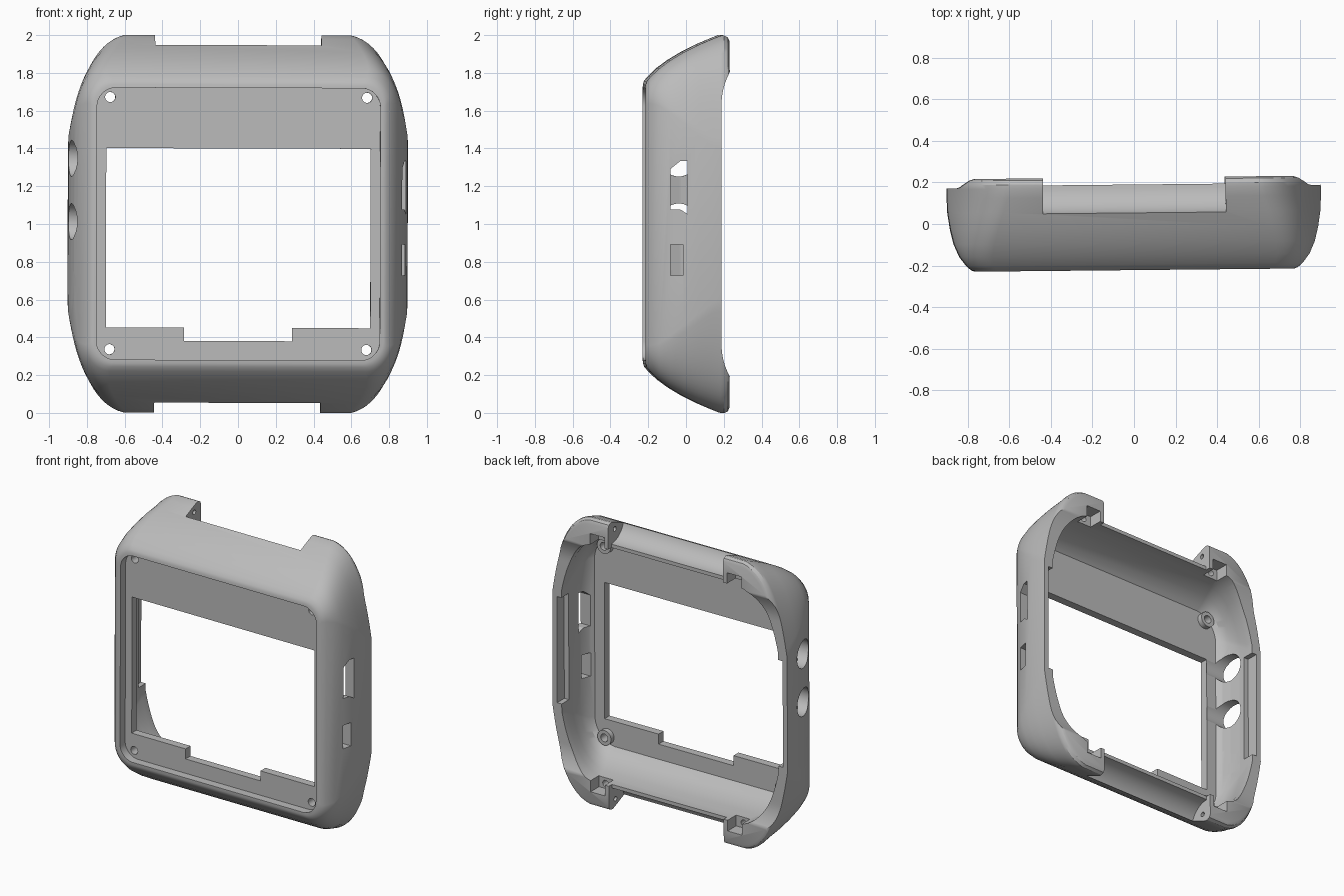
import bpy, bmesh, math
from mathutils import Matrix, Vector

if "Cube" in bpy.data.objects:
    bpy.data.objects.remove(bpy.data.objects["Cube"])

grey = bpy.data.materials.new("case_grey")
grey.use_nodes = True
grey.diffuse_color = (0.5, 0.5, 0.5, 1)
grey.node_tree.nodes["Principled BSDF"].inputs["Base Color"].default_value = (0.5, 0.5, 0.5, 1)


def mesh_object(name, bm):
    bmesh.ops.recalc_face_normals(bm, faces=bm.faces)
    mesh = bpy.data.meshes.new(name)
    bm.to_mesh(mesh)
    bm.free()
    mesh.materials.append(grey)
    obj = bpy.data.objects.new(name, mesh)
    bpy.context.collection.objects.link(obj)
    return obj


def outline(hx, hz, z0, x3, p1, p2, n=16):
    """Closed outline mirrored from one quarter with a Bezier corner."""
    pts = [Vector((hx, z0)), Vector(p1), Vector(p2), Vector((x3, hz))]
    quarter = []
    for i in range(n + 1):
        t = i / n
        s = 1 - t
        quarter.append(pts[0] * s**3 + pts[1] * 3*s*s*t + pts[2] * 3*s*t*t + pts[3] * t**3)
    ring = []
    for sx, sz in ((1, 1), (-1, 1), (-1, -1), (1, -1)):
        q = quarter if sx == sz else quarter[::-1]
        ring += [(p.x * sx, p.y * sz + 1) for p in q]
    return ring


def blended(hx, hz, w, r=0.12):
    """Corner between a rounded rectangle (w=0) and the wide back shape (w=1)."""
    mix = lambda a, b: a + (b - a) * w
    k = r * 0.45
    return outline(hx, hz, mix(hz - r, 0.4 * hz), mix(hx - r, hx - 0.3),
                   (mix(hx, hx - 0.05), mix(hz - k, hz - 0.28)),
                   (mix(hx - k, hx - 0.12), mix(hz, hz - 0.04)))


def loft(name, sections):
    bm = bmesh.new()
    rings = [[bm.verts.new((x, y, z)) for x, z in ring] for y, ring in sections]
    n = len(rings[0])
    for a, b in zip(rings, rings[1:]):
        for i in range(n):
            j = (i + 1) % n
            bm.faces.new((a[i], a[j], b[j], b[i]))
    bm.faces.new(rings[0])
    bm.faces.new(rings[-1])
    return mesh_object(name, bm)


def box(x0, x1, y0, y1, z0, z1):
    bm = bmesh.new()
    bmesh.ops.create_cube(bm, size=1)
    for v in bm.verts:
        v.co = ((x0 + x1) / 2 + v.co.x * (x1 - x0), (y0 + y1) / 2 + v.co.y * (y1 - y0),
                (z0 + z1) / 2 + v.co.z * (z1 - z0))
    return mesh_object("cutter", bm)


def cylinder(axis, centre, radius, length, sides=32):
    bm = bmesh.new()
    bmesh.ops.create_cone(bm, cap_ends=True, segments=sides, radius1=radius,
                          radius2=radius, depth=length)
    turn = Matrix.Rotation(math.pi / 2, 4, "Y" if axis == "x" else "X")
    bm.transform(Matrix.Translation(centre) @ turn)
    return mesh_object("cutter", bm)


def side_prism(points, x0, x1):
    """Extrude a (y, z) profile along x."""
    bm = bmesh.new()
    a = [bm.verts.new((x0, y, z)) for y, z in points]
    b = [bm.verts.new((x1, y, z)) for y, z in points]
    bm.faces.new(a)
    bm.faces.new(b)
    for i in range(len(a)):
        j = (i + 1) % len(a)
        bm.faces.new((a[i], a[j], b[j], b[i]))
    return mesh_object("cutter", bm)


def combine(tool, operation="DIFFERENCE"):
    mod = case.modifiers.new("cut", "BOOLEAN")
    mod.operation = operation
    mod.solver = "EXACT"
    mod.object = tool
    bpy.context.view_layer.objects.active = case
    bpy.ops.object.modifier_apply(modifier=mod.name)
    bpy.data.objects.remove(tool)


# Outer body: rounded front lip flaring out to the lugs
body = [(-0.222, 0.768, 0.738, 0), (-0.215, 0.785, 0.757, 0), (-0.195, 0.808, 0.781, 0.06),
        (-0.15, 0.842, 0.824, 0.2), (-0.09, 0.868, 0.868, 0.4), (-0.02, 0.885, 0.91, 0.6),
        (0.06, 0.897, 0.95, 0.8), (0.13, 0.9, 0.98, 0.95), (0.175, 0.9, 0.998, 1),
        (0.195, 0.898, 1.0, 1), (0.215, 0.89, 0.99, 1), (0.224, 0.88, 0.972, 1)]
case = loft("watch_case", [(y, blended(hx, hz, w)) for y, hx, hz, w in body])

# Hollow interior
inner = [(-0.11, 0.775, 0.725, 0.1), (-0.08, 0.8, 0.755, 0.2), (-0.02, 0.82, 0.79, 0.4),
         (0.06, 0.83, 0.815, 0.6), (0.13, 0.83, 0.825, 0.75), (0.3, 0.83, 0.825, 0.75)]
combine(loft("cutter", [(y, blended(hx, hz, w, 0.14)) for y, hx, hz, w in inner]))

# Recessed front panel and screen window with its lower notch
combine(loft("cutter", [(y, blended(0.75, 0.72, 0, 0.1)) for y in (-0.3, -0.165)]))
combine(box(-0.7, 0.7, -0.3, -0.05, 0.45, 1.4))
combine(box(-0.287, 0.287, -0.3, -0.05, 0.38, 0.5))

# Back edge lowered along the sides, rising to the lugs
curve = []
for i in range(9):
    t = i / 8
    curve.append((0.18 + 0.046 * t * t, 0.64 + 0.17 * t))
profile = [(y, 1 + z) for y, z in curve] + [(0.4, 1.81), (0.4, 0.19)]
profile += [(y, 1 - z) for y, z in reversed(curve)]
combine(side_prism(profile, -1.2, 1.2))

# Corner screw bosses and holes
for x in (-0.68, 0.68):
    for z in (0.335, 1.67):
        combine(cylinder("y", (x, -0.1, z), 0.052, 0.05), "UNION")
        combine(cylinder("y", (x, -0.12, z), 0.027, 0.3))

# Strap grooves, lug pin holes and lug pockets
for s in (-1, 1):
    combine(cylinder("x", (0, 0.19, 1 + s * 0.995), 0.145, 0.88, 48))
    combine(box(-0.44, 0.44, 0.19, 0.4, 1 + s * 0.9 - 0.15, 1 + s * 0.9 + 0.15))
    for side in (-1, 1):
        combine(cylinder("x", (side * 0.46, 0.15, 1 + s * 0.94), 0.016, 0.12, 20))
        x0, x1 = sorted((side * 0.47, side * 0.58))
        z0, z1 = sorted((1 + s * 0.78, 1 + s * 0.9))
        combine(box(x0, x1, 0.13, 0.4, z0, z1))
        combine(cylinder("y", (side * 0.53, 0.11, 1 + s * 0.865), 0.022, 0.1, 20))

# Shallow step inside both side rims
for x0, x1 in ((-0.865, -0.78), (0.78, 0.865)):
    combine(box(x0, x1, 0.1, 0.4, 0.63, 1.37))

# Three round button holes on the right side
for z in (0.665, 1.01, 1.345):
    combine(cylinder("x", (-0.85, -0.03, z), 0.096, 0.3, 40))

# Port slots on the left side
combine(side_prism([(-0.09, 1.08), (-0.04, 1.08), (0, 1.055), (0, 1.335),
                    (-0.04, 1.335), (-0.09, 1.295)], 0.7, 1.0))
combine(box(0.7, 1.0, -0.09, -0.025, 0.73, 0.893))

# Slight lean of the whole case
pivot = Matrix.Translation((0, 0, 1))
lean = pivot @ Matrix.Rotation(0.01, 4, "Z") @ Matrix.Rotation(0.003, 4, "Y") @ pivot.inverted()
case.data.transform(lean)

bpy.ops.object.select_all(action="DESELECT")
case.select_set(True)
bpy.context.view_layer.objects.active = case
bpy.ops.object.shade_smooth_by_angle(angle=math.radians(30))
